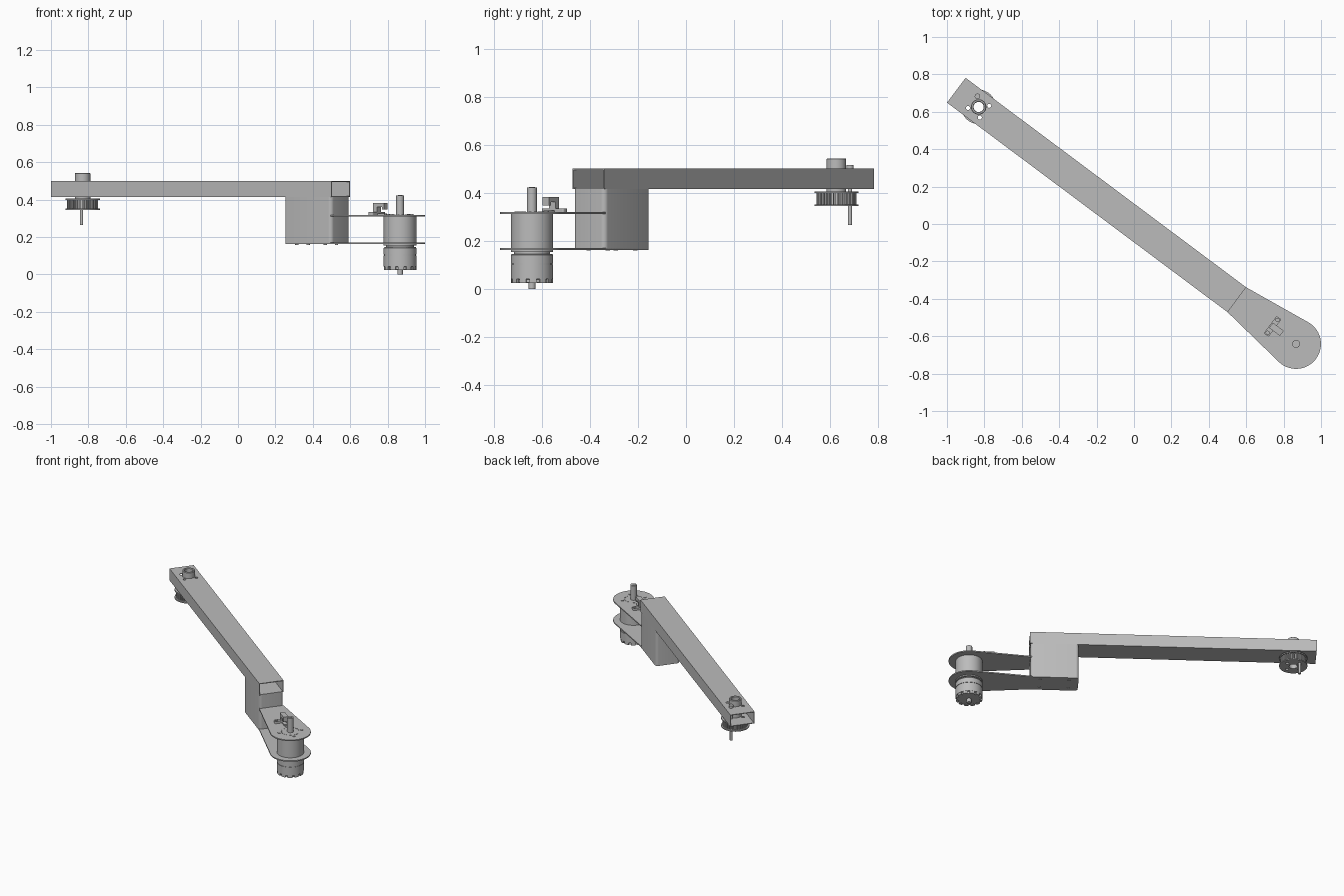
import bpy, bmesh
from math import radians, cos, sin, tau
from mathutils import Matrix

if "Cube" in bpy.data.objects:
    bpy.data.objects.remove(bpy.data.objects["Cube"])

grey = bpy.data.materials.new("plain grey")
grey.use_nodes = True
colour = (0.5, 0.5, 0.5, 1)
grey.diffuse_color = colour
grey.node_tree.nodes["Principled BSDF"].inputs["Base Color"].default_value = colour

# Everything is modelled with the arm along x, then swung into place
FRAME = Matrix.Translation((-0.2, 0.155, 0)) @ Matrix.Rotation(radians(-36.75), 4, 'Z')
MOTOR, PULLEY = 1.331, -0.787
HALF = 0.083
parts = []


def make(name, bm, helper=False):
    bmesh.ops.recalc_face_normals(bm, faces=bm.faces)
    mesh = bpy.data.meshes.new(name)
    bm.to_mesh(mesh)
    bm.free()
    mesh.materials.append(grey)
    obj = bpy.data.objects.new(name, mesh)
    bpy.context.collection.objects.link(obj)
    obj.matrix_world = FRAME
    if helper:
        obj.hide_render = True
        obj.hide_set(True)
    else:
        parts.append(obj)
    return obj


def extrude(bm, outline, z0, z1):
    face = bm.faces.new([bm.verts.new((x, y, z0)) for x, y in outline])
    top = bmesh.ops.extrude_face_region(bm, geom=[face])["geom"]
    bmesh.ops.translate(bm, vec=(0, 0, z1 - z0),
                        verts=[v for v in top if isinstance(v, bmesh.types.BMVert)])


def prism(name, outline, z0, z1):
    bm = bmesh.new()
    extrude(bm, outline, z0, z1)
    return make(name, bm)


def arc(x, y, r, a0, a1, n):
    angles = [radians(a0 + (a1 - a0) * i / n) for i in range(n + 1)]
    return [(x + r * cos(a), y + r * sin(a)) for a in angles]


def circle(x, y, r, n=24):
    return arc(x, y, r, 0, 360, n)[:-1]


def rect(x0, x1, y):
    return [(x0, -y), (x1, -y), (x1, y), (x0, y)]


def lathe(name, x, profile, closed=False):
    bm = bmesh.new()
    pts = [bm.verts.new((x + r, 0, z)) for r, z in profile]
    edges = [bm.edges.new(pair) for pair in zip(pts, pts[1:])]
    if closed:
        edges.append(bm.edges.new((pts[-1], pts[0])))
    bmesh.ops.spin(bm, geom=pts + edges, cent=(x, 0, 0), axis=(0, 0, 1),
                   angle=tau, steps=48)
    bmesh.ops.remove_doubles(bm, verts=bm.verts, dist=0.0001)
    return make(name, bm)


def studs(name, points, r, z0, z1, helper=False):
    bm = bmesh.new()
    for x, y in points:
        extrude(bm, circle(x, y, r, 16), z0, z1)
    return make(name, bm, helper)


def cut(obj, cutter):
    mod = obj.modifiers.new("holes", 'BOOLEAN')
    mod.operation, mod.object, mod.solver = 'DIFFERENCE', cutter, 'EXACT'


# Open square tube arm
bm = bmesh.new()
extrude(bm, rect(-0.936, 0.936, HALF), 0.415, 0.5)
bm.normal_update()
bmesh.ops.delete(bm, geom=[f for f in bm.faces if abs(f.normal.x) > 0.9], context='FACES')
arm = make("arm_tube", bm)
wall = arm.modifiers.new("wall", 'SOLIDIFY')
wall.thickness, wall.offset = 0.007, -1

# Rounded mounting block under the arm
R = 0.02


def rounded(x0, x1, y, r):
    return (arc(x1 - r, y - r, r, 0, 90, 6) + arc(x0 + r, y - r, r, 90, 180, 6)
            + arc(x0 + r, r - y, r, 180, 270, 6) + arc(x1 - r, r - y, r, 270, 360, 6))


prism("mounting_block", rounded(0.618, 0.934, HALF, R), 0.168, 0.415)

# Motor plates
nose = [(0.936, -HALF)] + arc(MOTOR, 0, 0.133, -97, 97, 40) + [(0.936, HALF)]
prism("upper_plate", nose + [(0.9, 0.07), (0.9, -0.07)], 0.311, 0.319)
tail = arc(0.638, HALF - R, R, 90, 180, 6) + arc(0.638, R - HALF, R, 180, 270, 6)
prism("lower_plate", nose + tail, 0.162, 0.17)
studs("block_screws", [(x, y) for x in (0.68, 0.87) for y in (-0.05, 0.05)], 0.009, 0.159, 0.165)

# Motor, gearbox and shaft
lathe("gearbox", MOTOR, [(0, 0.315), (0.088, 0.315), (0.088, 0.168), (0, 0.168)])
lathe("motor_body", MOTOR, [
    (0, 0.165), (0.088, 0.165), (0.088, 0.154), (0.075, 0.154), (0.075, 0.146),
    (0.084, 0.146), (0.088, 0.141), (0.088, 0.106), (0.085, 0.106), (0.085, 0.102),
    (0.088, 0.102), (0.088, 0.042), (0.078, 0.04), (0.078, 0.027), (0, 0.027)])
lathe("motor_tip", MOTOR, [(0, 0.03), (0.015, 0.03), (0.015, 0), (0, 0)])
lathe("output_shaft", MOTOR, [(0, 0.425), (0.012, 0.425), (0.012, 0.422), (0.021, 0.422),
                              (0.021, 0.315), (0, 0.315)])
bm = bmesh.new()
for i in range(12):
    a = i * 30
    outer = arc(MOTOR, 0, 0.087, a, a + 20, 3)
    inner = arc(MOTOR, 0, 0.07, a + 20, a, 3)
    extrude(bm, outer + inner, 0.025, 0.043)
make("motor_end_lugs", bm)
studs("gearbox_screws", circle(MOTOR, 0, 0.077, 4), 0.01, 0.31, 0.323)
bm = bmesh.new()
for i in range(16):
    a = i * 22.5
    extrude(bm, arc(MOTOR, 0, 0.061, a, a + 12, 2) + arc(MOTOR, 0, 0.057, a + 12, a, 2), 0.316, 0.321)
make("gearbox_rim_marks", bm)

# Slotted sensor beside the shaft
base = prism("sensor_base", rounded(1.158, 1.19, 0.058, 0.008), 0.317, 0.335)
cut(base, studs("sensor_hole_cutter", [(1.174, -0.043), (1.174, 0.043)], 0.009, 0.325, 0.35, True))
prism("sensor_post", rect(1.164, 1.19, 0.017), 0.33, 0.382)
prism("sensor_top_prong", rect(1.18, 1.236, 0.017), 0.361, 0.382)
prism("sensor_prong_tip", rect(1.222, 1.236, 0.017), 0.347, 0.365)
prism("sensor_lower_prong", rect(1.18, 1.236, 0.012), 0.317, 0.327)

# Toothed pulley with two flanges, and the bearing collar above the arm
bm = bmesh.new()
teeth = []
for i in range(32):
    step = 360 / 32
    teeth += arc(PULLEY, 0, 0.083, i * step, (i + 0.5) * step, 1)
    teeth += arc(PULLEY, 0, 0.073, (i + 0.55) * step, (i + 0.95) * step, 1)
extrude(bm, teeth, 0.352, 0.398)
pulley = make("pulley_teeth", bm)
flanges = [prism("pulley_flange_" + side, circle(PULLEY, 0, 0.092, 48), z, z + 0.008)
           for side, z in (("lower", 0.344), ("upper", 0.398))]
lathe("bearing_collar", PULLEY, [(0.041, 0.39), (0.041, 0.54), (0.038, 0.543), (0.03, 0.543),
                                 (0.027, 0.54), (0.027, 0.344), (0.035, 0.344), (0.035, 0.39)], True)

# Bore and bolt holes through arm and pulley, with one long pin
bolts = [(PULLEY + 0.057 * cos(radians(a)), 0.057 * sin(radians(a))) for a in (43, 133, 223, 313)]
pin = bolts.pop(1)
bore = studs("bore_cutter", [(PULLEY, 0)], 0.034, 0.3, 0.6, True)
holes = studs("bolt_hole_cutter", bolts, 0.011, 0.3, 0.6, True)
for obj in [arm, pulley] + flanges:
    cut(obj, bore)
    cut(obj, holes)
studs("long_pin", [pin], 0.009, 0.265, 0.51)
studs("pin_head", [pin], 0.015, 0.498, 0.516)

# Bake the modifiers and smooth the round surfaces
for obj in parts:
    bpy.ops.object.select_all(action='DESELECT')
    bpy.context.view_layer.objects.active = obj
    obj.select_set(True)
    for mod in list(obj.modifiers):
        bpy.ops.object.modifier_apply(modifier=mod.name)
    bpy.ops.object.shade_smooth_by_angle(angle=radians(30))
